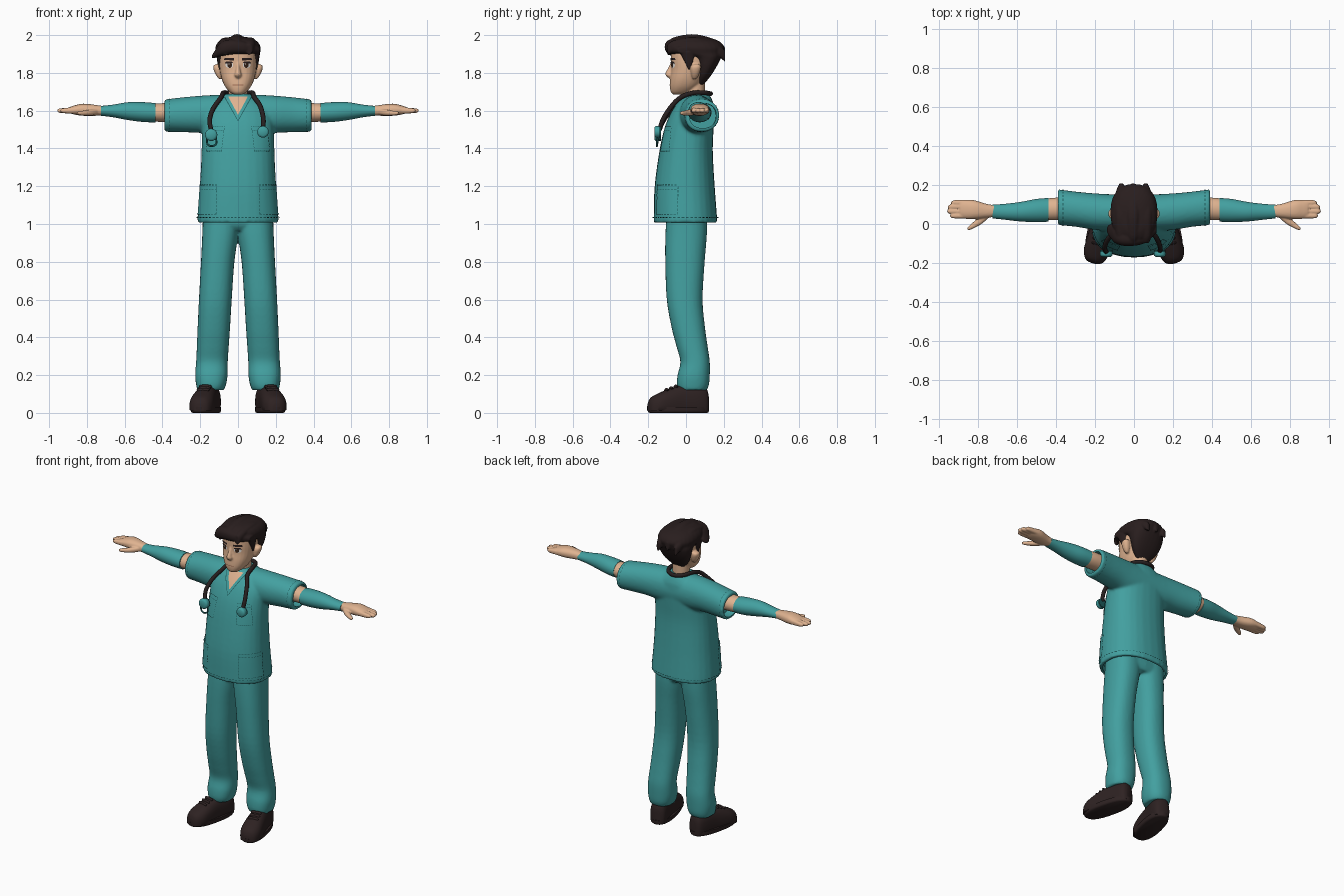
import bpy, bmesh, math
from mathutils import Vector, Matrix
from mathutils.bvhtree import BVHTree

if "Cube" in bpy.data.objects:
    bpy.data.objects.remove(bpy.data.objects["Cube"])


def material(name, r, g, b):
    m = bpy.data.materials.new(name)
    m.use_nodes = True
    m.diffuse_color = (r, g, b, 1)
    m.node_tree.nodes["Principled BSDF"].inputs["Base Color"].default_value = (r, g, b, 1)
    return m


SCRUB = material("teal cloth", .055, .35, .35)
SEAM = material("dark teal stitching", .012, .1, .1)
SKIN = material("skin", .74, .45, .28)
LIP = material("lip", .38, .17, .1)
HAIR = material("dark brown hair", .022, .013, .013)
SHOE = material("brown black leather", .027, .016, .016)
TUBE = material("black rubber", .02, .014, .014)
WHITE = material("eye white", .8, .78, .75)
IRIS = material("brown iris", .04, .018, .01)
SIDES = ((1, "left"), (-1, "right"))


def smooth(points, steps=4):
    """Catmull-Rom curve through tuples of any length."""
    out, last = [], len(points) - 1
    for i in range(last):
        quad = [points[max(0, min(last, i + k))] for k in (-1, 0, 1, 2)]
        for j in range(steps):
            t = j / steps
            out.append(tuple(b + (c - a) * t / 2 + (a - 2.5 * b + 2 * c - d / 2) * t * t
                             + (1.5 * (b - c) + (d - a) / 2) * t ** 3
                             for a, b, c, d in zip(*quad)))
    return out + [points[-1]]


def loft(bm, axis, sections, s=1, n=28, power=2.3, floor=None):
    """Skin over sections (position, low, high, low, high); four values mean a symmetric width."""
    order = {"X": (0, 1, 2), "Y": (1, 0, 2), "Z": (2, 0, 1)}[axis]
    full = [(q[0], -q[1], *q[1:]) if len(q) == 4 else q for q in sections]
    rings, new = [], []
    for t, a0, a1, b0, b1 in smooth(full):
        ring = []
        for k in range(n):
            c, d = math.cos(math.tau * k / n), math.sin(math.tau * k / n)
            u = math.copysign(abs(c) ** (2 / power), c)
            v = math.copysign(abs(d) ** (2 / power), d)
            co = [0, 0, 0]
            for slot, value in zip(order, (t, (a0 + a1 + u * (a1 - a0)) / 2,
                                           (b0 + b1 + v * (b1 - b0)) / 2)):
                co[slot] = value
            if floor is not None:
                co[2] = max(co[2], floor)
            ring.append(bm.verts.new((co[0] * s, co[1], co[2])))
        rings.append(ring)
        new += ring
    for r, q in zip(rings, rings[1:]):
        for k in range(n):
            bm.faces.new((r[k], r[(k + 1) % n], q[(k + 1) % n], q[k]))
    bm.faces.new(rings[0])
    bm.faces.new(rings[-1])
    return new


def make(name, bm, mat, voxel=0, relax=6, cutter=None):
    """Turn a bmesh into an object; voxel fuses its overlapping pieces into one skin."""
    if voxel or cutter or mat is None:
        bmesh.ops.recalc_face_normals(bm, faces=bm.faces)
    mesh = bpy.data.meshes.new(name)
    bm.to_mesh(mesh)
    bm.free()
    if mat:
        mesh.materials.append(mat)
    ob = bpy.data.objects.new(name, mesh)
    bpy.context.collection.objects.link(ob)
    if voxel:
        mod = ob.modifiers.new("fuse", "REMESH")
        mod.mode, mod.voxel_size = "VOXEL", voxel
        mod = ob.modifiers.new("relax", "SMOOTH")
        mod.factor, mod.iterations = .5, relax
    if cutter:
        mod = ob.modifiers.new("hollow", "BOOLEAN")
        mod.operation, mod.solver, mod.object = "DIFFERENCE", "EXACT", cutter
    if ob.modifiers:
        graph = bpy.context.evaluated_depsgraph_get()
        baked = bpy.data.meshes.new_from_object(ob.evaluated_get(graph))
        ob.modifiers.clear()
        ob.data = baked
        if not baked.materials:
            baked.materials.append(mat)
    if cutter:
        bpy.data.objects.remove(cutter)
    ob.data.shade_smooth()
    ob.data.set_sharp_from_angle(angle=math.radians(50))
    return ob


def solid(name, mat, axis, sections, **kw):
    bm = bmesh.new()
    loft(bm, axis, sections, **kw)
    bmesh.ops.recalc_face_normals(bm, faces=bm.faces)
    return make(name, bm, mat)


# Shirt with hollow sleeve ends and hem
bore = bmesh.new()
for s, _ in SIDES:
    loft(bore, "X", [(.335, .018, .158, 1.508, 1.638), (.43, .018, .162, 1.508, 1.64)], s)
loft(bore, "Z", [(.97, .197, -.153, .149), (1.05, .197, -.153, .149)])
cutter = make("hollow_cutter", bore, None)
cutter.hide_render = True
bm = bmesh.new()
loft(bm, "Z", [(1.008, .215, -.171, .166), (1.04, .214, -.171, .164), (1.2, .202, -.166, .152),
               (1.38, .193, -.142, .142), (1.5, .19, -.116, .146), (1.58, .185, -.085, .15),
               (1.63, .155, -.055, .147), (1.665, .105, -.03, .135), (1.688, .07, -.012, .122)])
sleeve = [(.1, -.036, .152, 1.47, 1.684), (.2, -.03, .157, 1.482, 1.679),
          (.3, -.014, .166, 1.486, 1.67), (.39, -.006, .178, 1.488, 1.659)]
loft(bm, "X", [(-q[0], *q[1:]) for q in reversed(sleeve)] + sleeve, power=2.1)
shirt = make("shirt", bm, SCRUB, .008, 8, cutter)

# Trousers
bm = bmesh.new()
for s, _ in SIDES:
    loft(bm, "Z", [(.12, .075, .215, -.04, .11), (.15, .063, .222, -.048, .122),
                   (.2, .055, .227, -.045, .126), (.27, .054, .222, -.03, .126),
                   (.35, .049, .218, -.05, .115), (.45, .042, .214, -.076, .101),
                   (.6, .033, .207, -.102, .088), (.8, .019, .196, -.11, .099),
                   (.95, -.002, .189, -.109, .111), (1.07, -.01, .186, -.1, .11)], s)
loft(bm, "Z", [(.965, .16, -.08, .1), (1.0, .184, -.104, .112), (1.07, .184, -.1, .11)])
make("trousers", bm, SCRUB, .008, 5)

# Arms, fitted cuffs, hands and shoes
for s, side in SIDES:
    solid(side + "_upper_arm", SKIN, "X", [(.2, .03, .13, 1.54, 1.64), (.39, .02, .135, 1.54, 1.64),
                                         (.47, .02, .125, 1.545, 1.632)], s=s, power=2)
    solid(side + "_forearm_cuff", SCRUB, "X", [(.437, .012, .133, 1.538, 1.64), (.5, .01, .128, 1.54, 1.645),
                                               (.58, .013, .113, 1.55, 1.645), (.66, .022, .103, 1.565, 1.632),
                                               (.725, .029, .099, 1.573, 1.625)], s=s, power=2)
    bm = bmesh.new()
    loft(bm, "X", [(.69, .04, .094, 1.578, 1.62), (.75, .032, .102, 1.573, 1.63), (.82, .025, .122, 1.573, 1.637),
                   (.865, .027, .123, 1.579, 1.628), (.89, .035, .115, 1.587, 1.62)], s)
    for y, tip in ((.042, .942), (.065, .957), (.088, .953), (.109, .936)):
        loft(bm, "X", [(.84, y - .015, y + .015, 1.584, 1.622), (.9, y - .014, y + .014, 1.585, 1.616),
                       (tip - .012, y - .012, y + .012, 1.588, 1.612),
                       (tip, y - .004, y + .004, 1.597, 1.604)], s, n=12)
    loft(bm, "X", [(.745, .03, .06, 1.58, 1.61), (.78, .0, .043, 1.573, 1.607), (.82, -.022, .012, 1.574, 1.6),
                   (.845, -.032, -.01, 1.577, 1.597), (.853, -.03, -.02, 1.583, 1.592)], s, n=14)
    make(side + "_hand", bm, SKIN, .0045, 4)

    place = Matrix.Diagonal((s, 1, 1, 1)) @ Matrix.Translation((.165, -.02, 0)) \
        @ Matrix.Rotation(math.radians(13), 4, "Z")
    bm = bmesh.new()
    loft(bm, "Y", [(-.185, .025, -.02, .05), (-.17, .048, -.03, .08), (-.13, .064, -.03, .103),
                   (-.07, .063, -.03, .128), (0, .057, -.03, .147), (.08, .055, -.03, .152),
                   (.125, .046, -.03, .135), (.14, .025, -.02, .1)], floor=.012, power=2.5)
    bm.transform(place)
    bmesh.ops.recalc_face_normals(bm, faces=bm.faces)
    make(side + "_shoe", bm, SHOE)
    bm = bmesh.new()
    loft(bm, "Z", [(0, .06, -.176, .136), (.008, .068, -.186, .144), (.03, .069, -.188, .145)], power=2.4)
    for i in range(3):
        y, z = -.085 + i * .025, .123 + i * .009
        loft(bm, "Y", [(y - .006, .03, z - .01, z + .003), (y, .036, z - .01, z + .009),
                       (y + .006, .03, z - .01, z + .005)], n=12)
    bm.transform(place)
    bmesh.ops.recalc_face_normals(bm, faces=bm.faces)
    make(side + "_sole_and_laces", bm, SHOE)

# Head with neck, nose and ears
bm = bmesh.new()
loft(bm, "Z", [(1.686, .025, -.07, -.01), (1.7, .046, -.081, .03), (1.73, .07, -.086, .07), (1.77, .087, -.084, .095),
               (1.82, .097, -.078, .122), (1.87, .1, -.08, .14), (1.92, .096, -.076, .145),
               (1.96, .07, -.05, .11), (1.975, .03, -.01, .08)])
loft(bm, "Z", [(1.58, .054, .0, .105), (1.66, .052, .0, .1), (1.76, .052, .0, .1)], power=2)
loft(bm, "Z", [(1.772, .01, -.092, -.06), (1.787, .02, -.108, -.06), (1.8, .016, -.109, -.06),
               (1.83, .01, -.093, -.06), (1.86, .007, -.08, -.06)], n=16, power=2)
for s, _ in SIDES:
    loft(bm, "Z", [(1.768, .085, .102, .035, .055), (1.79, .08, .118, .028, .068), (1.82, .08, .13, .024, .078),
                   (1.838, .085, .13, .03, .078), (1.846, .09, .118, .042, .068)], s, n=18)
head = make("head", bm, SKIN, .005, 4)

# Hair: cap, swept fringe, top ridges and sideburns
bm = bmesh.new()
loft(bm, "Z", [(1.735, .04, .062, .09), (1.78, .082, .058, .128), (1.83, .104, .056, .16),
               (1.88, .113, .03, .186), (1.905, .117, -.055, .198), (1.935, .12, -.088, .204),
               (1.965, .103, -.085, .18), (1.985, .065, -.05, .13), (1.992, .025, -.01, .08)])
loft(bm, "X", [(.115, -.045, 0, 1.905, 1.935), (.05, -.1, -.03, 1.9, 1.962), (-.03, -.113, -.03, 1.898, 1.977),
               (-.09, -.102, -.02, 1.888, 1.962), (-.12, -.072, 0, 1.88, 1.922), (-.138, -.045, -.015, 1.876, 1.892)])
for x, drop in ((-.065, .018), (-.005, 0), (.06, .016)):
    loft(bm, "Y", [(y, x - w, x + w, z - .06 - drop, z - drop) for y, w, z in
                   ((-.098, .015, 1.968), (-.06, .03, 1.99), (.03, .034, 2.005),
                    (.11, .034, 1.992), (.17, .026, 1.965), (.207, .01, 1.935))], n=16)
for s, _ in SIDES:
    loft(bm, "Z", [(1.815, .092, .1, .012, .024), (1.85, .088, .106, -.003, .035),
                   (1.91, .08, .116, -.035, .05)], s, n=14)
make("hair", bm, HAIR, .005, 3)


# Thin plates laid onto a surface along rays
def from_front(x, z):
    return Vector((x, -1, z)), Vector((0, 1, 0))


def around_body(angle, z):
    d = Vector((math.sin(math.radians(angle)), -math.cos(math.radians(angle)), 0))
    return d + Vector((0, 0, z)), -d


def around_sleeve(angle, x):
    d = Vector((0, math.cos(math.radians(angle)), math.sin(math.radians(angle)))) * .4
    return d + Vector((x, .085, 1.574)), -d.normalized()


def drape(name, target, ray, grids, mat, lift):
    probe, bm = bmesh.new(), bmesh.new()
    probe.from_mesh(target.data)
    tree = BVHTree.FromBMesh(probe)
    probe.free()
    for grid in grids:
        rows = []
        for row in grid:
            rays = [ray(*q) for q in row]
            hits = [(tree.ray_cast(o, d)[0], d) for o, d in rays]
            rows.append([bm.verts.new(h - d * lift) if h else None for h, d in hits])
        for r, q in zip(rows, rows[1:]):
            for k in range(len(r) - 1):
                corners = (r[k], r[k + 1], q[k + 1], q[k])
                if all(corners):
                    bm.faces.new(corners)
    bmesh.ops.recalc_face_normals(bm, faces=bm.faces)
    return make(name, bm, mat)


def quad(a, b, c, d, n=10):
    a, b, c, d = map(Vector, (a, b, c, d))
    return [[a.lerp(b, i / n).lerp(d.lerp(c, i / n), j / n) for i in range(n + 1)] for j in range(n + 1)]


def box(a0, a1, z0, z1, n=10):
    return quad((a0, z0), (a1, z0), (a1, z1), (a0, z1), n)


def oval(x, z, rx, rz):
    return [[(x + rx * r * math.cos(math.tau * k / 24), z + rz * r * math.sin(math.tau * k / 24))
             for k in range(25)] for r in (.02, .5, 1)]


# Face
both = (1, -1)
drape("eye_whites", head, from_front, [oval(.046 * s, 1.842, .021, .016) for s in both], WHITE, .002)
drape("irises", head, from_front, [oval(.044 * s, 1.842, .0125, .0155) for s in both], IRIS, .004)
drape("eye_glints", head, from_front, [oval(.044 * s - .004, 1.847, .003, .003) for s in both], WHITE, .006)
drape("brows_and_lashes", head, from_front,
      [quad((.022 * s, 1.866), (.075 * s, 1.868), (.07 * s, 1.879), (.022 * s, 1.878)) for s in both]
      + [quad((.024 * s, 1.852), (.071 * s, 1.85), (.062 * s, 1.86), (.034 * s, 1.86)) for s in both], HAIR, .005)
drape("mouth", head, from_front, [box(-.03, .03, 1.734, 1.738)], LIP, .002)

# Neckline, pockets and stitching
drape("neck_skin", shirt, from_front, [quad((-.052, 1.676), (.052, 1.676), (0, 1.575), (0, 1.575), 20)], SKIN, .003)
drape("neck_trim", shirt, from_front, [quad((.052 * s, 1.674), (.07 * s, 1.672), (0, 1.548), (0, 1.578))
                                       for s in both], SCRUB, .006)
drape("neck_seam", shirt, from_front, [quad((.068 * s, 1.672), (.073 * s, 1.672), (0, 1.543), (0, 1.549))
                                       for s in both], SEAM, .007)
pockets = [(32, 62, 1.385, 1.515), (36, 78, 1.05, 1.205)]
drape("pockets", shirt, around_body, [box(s * a, s * b, c, d) for s in both for a, b, c, d in pockets], SCRUB, .005)
dashes = [box(k * 6, k * 6 + 3.6, 1.033, 1.036, 2) for k in range(60)]
for a, b, low, high in pockets:
    for s in both:
        for i in range(8):
            f, g = i / 8, (i + .65) / 8
            dashes += [box(s * (a + (b - a) * f), s * (a + (b - a) * g), z, z + .003, 2)
                       for z in (low, high - .022, high)]
            dashes += [box(s * e, s * (e + .9), low + (high - low) * f, low + (high - low) * g, 2) for e in (a, b)]
drape("body_stitching", shirt, around_body, dashes, SEAM, .007)
drape("sleeve_stitching", shirt, around_sleeve,
      [box(k * 15, k * 15 + 9, s * .362, s * .365, 3) for k in range(24) for s in both], SEAM, .002)


# Stethoscope
def tube(name, points, radius, mat):
    curve = bpy.data.curves.new(name, "CURVE")
    curve.dimensions, curve.bevel_depth, curve.bevel_resolution = "3D", radius, 3
    curve.use_fill_caps = True
    path = smooth(points, 6)
    spline = curve.splines.new("POLY")
    spline.points.add(len(path) - 1)
    for point, co in zip(spline.points, path):
        point.co = (*co, 1)
    curve.materials.append(mat)
    bpy.context.collection.objects.link(bpy.data.objects.new(name, curve))


tube("stethoscope_tube", [(.132, -.14, 1.5), (.134, -.118, 1.56), (.117, -.075, 1.625), (.086, -.025, 1.672),
                          (.078, .04, 1.694), (.055, .105, 1.694), (0, .13, 1.69), (-.055, .105, 1.694),
                          (-.078, .04, 1.694), (-.09, -.025, 1.67), (-.132, -.075, 1.61),
                          (-.15, -.118, 1.55), (-.143, -.142, 1.5)], .0125, TUBE)
for name, x, z, r in (("left_chest_disc", .132, 1.488, .03), ("right_chest_disc", -.142, 1.472, .032)):
    solid(name, SCRUB, "Y", [(-.168, x - r * .7, x + r * .7, z - r * .7, z + r * .7),
                             (-.16, x - r, x + r, z - r, z + r), (-.142, x - r, x + r, z - r, z + r)], power=2)
    solid(name + "_rim", SEAM, "Y", [(-.146, x - r, x + r, z - r, z + r),
                                     (-.132, x - r, x + r, z - r, z + r)], power=2)
tube("hanging_clip", [(-.165, -.15, 1.46), (-.162, -.152, 1.425), (-.14, -.154, 1.412),
                      (-.115, -.154, 1.425), (-.118, -.15, 1.46)], .005, SEAM)
